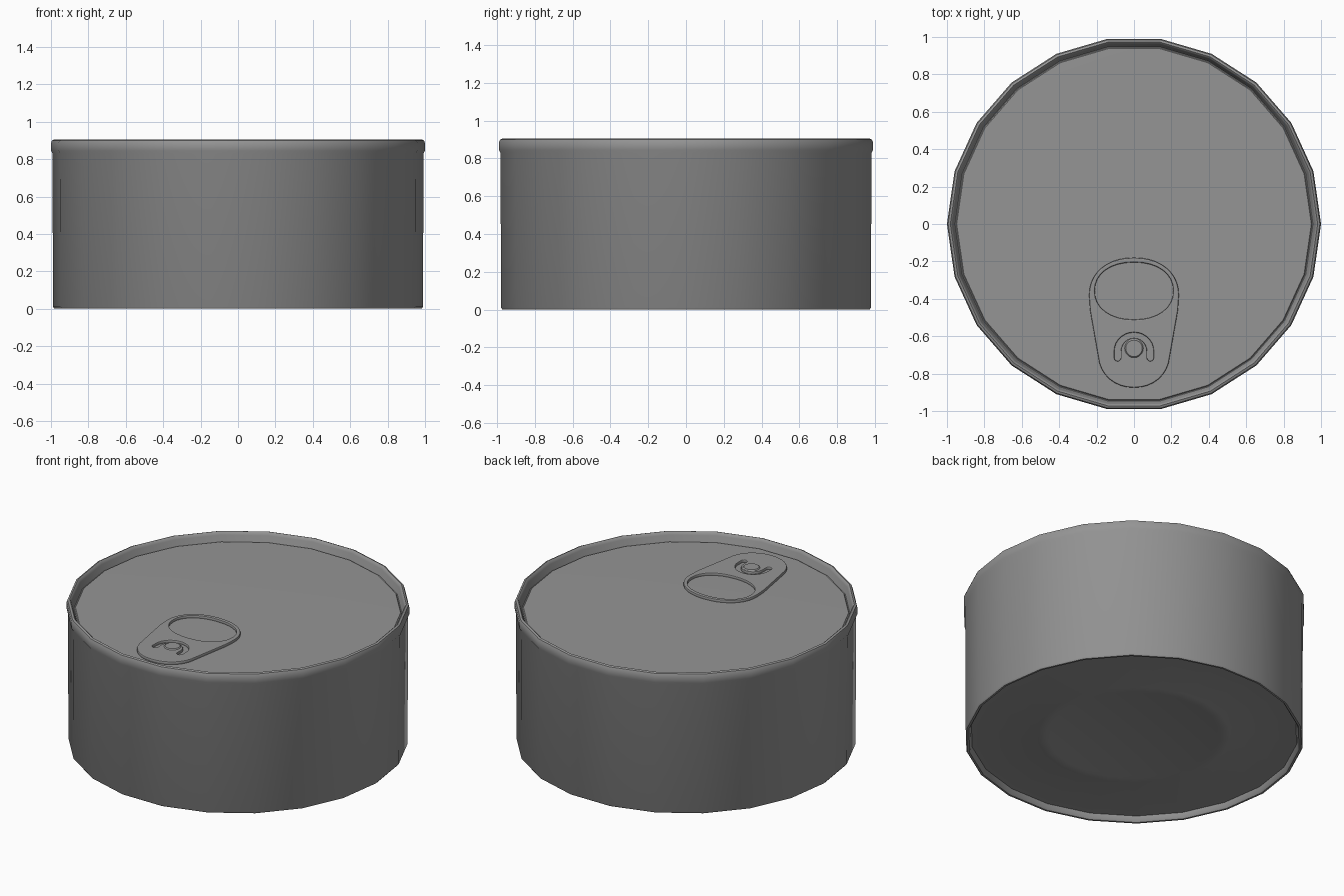
import bpy, bmesh, math
from math import sin, cos, pi, radians

if "Cube" in bpy.data.objects:
    bpy.data.objects.remove(bpy.data.objects["Cube"])

SIDES = 22
metal = bpy.data.materials.new("dark_metal")
metal.diffuse_color = (0.3, 0.3, 0.3, 1)
metal.use_nodes = True
metal.node_tree.nodes["Principled BSDF"].inputs["Base Color"].default_value = metal.diffuse_color


def finish(obj, angle=40):
    obj.data.materials.append(metal)
    bpy.ops.object.select_all(action='DESELECT')
    obj.select_set(True)
    bpy.context.view_layer.objects.active = obj
    bpy.ops.object.shade_smooth_by_angle(angle=radians(angle))


def lathe(name, profile, sides, center=(0, 0)):
    """Spin an (r, z) profile whose ends both lie on the axis."""
    bm = bmesh.new()
    rings = []
    for r, z in profile:
        n = 1 if r == 0 else sides
        rings.append([bm.verts.new((center[0] + r * cos(2 * pi * i / sides),
                                    center[1] + r * sin(2 * pi * i / sides), z)) for i in range(n)])
    for a, b in zip(rings, rings[1:]):
        for i in range(sides):
            j = (i + 1) % sides
            quad = [a[i % len(a)], a[j % len(a)], b[j % len(b)], b[i % len(b)]]
            bm.faces.new(list(dict.fromkeys(quad)))
    bmesh.ops.recalc_face_normals(bm, faces=bm.faces)
    mesh = bpy.data.meshes.new(name)
    bm.to_mesh(mesh)
    bm.free()
    obj = bpy.data.objects.new(name, mesh)
    bpy.context.collection.objects.link(obj)
    finish(obj)
    return obj


def arc(cx, cy, rx, ry, a0, a1, n, power=1.0):
    """Points along a (super)elliptic arc, angles in degrees."""
    pts = []
    for i in range(n + 1):
        t = radians(a0 + (a1 - a0) * i / n)
        c, s = cos(t), sin(t)
        pts.append((cx + rx * math.copysign(abs(c) ** power, c),
                    cy + ry * math.copysign(abs(s) ** power, s)))
    return pts


# Can body: ribbed base, wall, rolled rim and sunken lid
lathe("can_body", [
    (0, 0.035), (0.49, 0.035), (0.51, 0.03), (0.56, 0.03), (0.58, 0.035),
    (0.955, 0.035), (0.963, 0.008), (0.97, 0.0), (0.982, 0.0), (0.989, 0.01),
    (0.992, 0.83), (1.0, 0.845), (1.0, 0.885), (0.994, 0.9), (0.982, 0.905),
    (0.975, 0.9), (0.97, 0.885), (0.957, 0.845), (0.953, 0.845), (0.948, 0.851),
    (0.6, 0.854), (0, 0.854)], SIDES)

# Pull tab: outline with finger hole and a U-shaped slot around the rivet
outline = (arc(0, -0.38, 0.24, 0.20, 0, 180, 20, 0.93)
           + [(-0.235, -0.46), (-0.20, -0.66)]
           + arc(0, -0.69, 0.192, 0.185, 185, 355, 16, 0.95)
           + [(0.20, -0.66), (0.235, -0.46)])
finger_hole = arc(0, -0.358, 0.21, 0.153, 0, 360, 32, 0.92)[:-1]
slot = (arc(0, -0.68, 0.105, 0.1, 0, 180, 14)
        + arc(-0.0875, -0.715, 0.0175, 0.018, 180, 360, 6)
        + arc(0, -0.68, 0.07, 0.07, 180, 0, 12)
        + arc(0.0875, -0.715, 0.0175, 0.018, 180, 360, 6))

curve = bpy.data.curves.new("pull_tab", 'CURVE')
curve.dimensions = '2D'
curve.fill_mode = 'BOTH'
curve.extrude = 0.005
curve.bevel_depth = 0.006
curve.bevel_resolution = 1
curve.offset = -0.006
for loop in (outline, finger_hole, slot):
    spline = curve.splines.new('POLY')
    spline.points.add(len(loop) - 1)
    for p, (x, y) in zip(spline.points, loop):
        p.co = (x, y, 0, 1)
    spline.use_cyclic_u = True
tab = bpy.data.objects.new("pull_tab", curve)
bpy.context.collection.objects.link(tab)
tab.location.z = 0.86
bpy.ops.object.select_all(action='DESELECT')
tab.select_set(True)
bpy.context.view_layer.objects.active = tab
bpy.ops.object.convert(target='MESH')
finish(bpy.context.object)

# Rivet holding the tab to the lid
lathe("rivet", [(0, 0.85), (0.05, 0.85), (0.05, 0.871), (0.044, 0.877), (0, 0.877)], 20, (0, -0.665))
